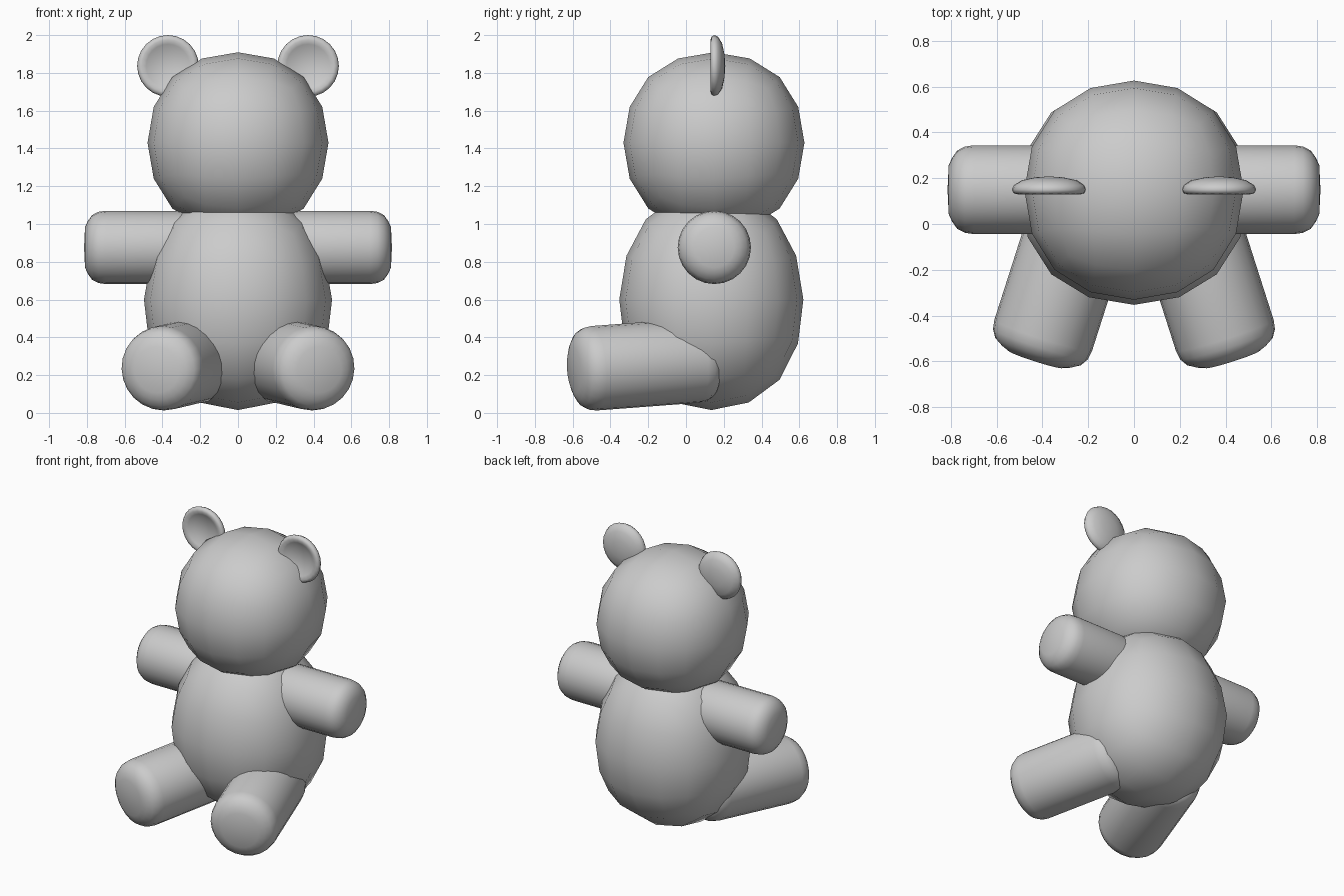
import bpy, bmesh, math
from mathutils import Vector

if "Cube" in bpy.data.objects:
    bpy.data.objects.remove(bpy.data.objects["Cube"])

SIDES = 24


def finish(obj, angle=60):
    """Smooth shading that keeps hard edges sharp."""
    bpy.ops.object.select_all(action='DESELECT')
    obj.select_set(True)
    bpy.context.view_layer.objects.active = obj
    bpy.ops.object.shade_smooth_by_angle(angle=math.radians(angle))


def soft_block(name, center, half, bottom=(1, 1), top=(1, 1)):
    """Subdivided cube giving a soft ball; half = final half extents."""
    k = 0.8395  # shrink of a subdivided cube
    bm = bmesh.new()
    bmesh.ops.create_cube(bm, size=2)
    for v in bm.verts:
        s = top if v.co.z > 0 else bottom
        v.co = Vector((v.co.x * half[0] * s[0], v.co.y * half[1] * s[1], v.co.z * half[2])) / k
    for f in bm.faces:
        f.smooth = True
    me = bpy.data.meshes.new(name)
    bm.to_mesh(me)
    bm.free()
    obj = bpy.data.objects.new(name, me)
    bpy.context.collection.objects.link(obj)
    obj.location = center
    sub = obj.modifiers.new("soften", 'SUBSURF')
    sub.levels = sub.render_levels = 2
    return obj


def lathe(name, profile, location, axis):
    """Spin (radius, height) points around an axis; ends lie on the axis."""
    bm = bmesh.new()
    pts = [bm.verts.new((r, 0, h)) for r, h in profile]
    edges = [bm.edges.new(p) for p in zip(pts, pts[1:])]
    bmesh.ops.spin(bm, geom=pts + edges, cent=(0, 0, 0), axis=(0, 0, 1),
                   angle=math.tau, steps=SIDES)
    bmesh.ops.remove_doubles(bm, verts=bm.verts, dist=1e-4)
    bmesh.ops.recalc_face_normals(bm, faces=bm.faces)
    me = bpy.data.meshes.new(name)
    bm.to_mesh(me)
    bm.free()
    obj = bpy.data.objects.new(name, me)
    bpy.context.collection.objects.link(obj)
    obj.location = location
    obj.rotation_euler = Vector(axis).to_track_quat('Z', 'Y').to_euler()
    finish(obj)
    return obj


def limb(name, start, end, radius):
    """Cylinder with softly rounded ends between two points."""
    start, end = Vector(start), Vector(end)
    length = (end - start).length
    cap = [(0, 0), (0.55, 0.005), (0.72, 0.02), (0.88, 0.042), (0.97, 0.075), (1, 0.115)]
    profile = [(r * radius, h) for r, h in cap]
    profile += [(r * radius, length - h) for r, h in reversed(cap)]
    return lathe(name, profile, start, end - start)


# head and torso
soft_block("head", (0, 0.148, 1.43), (0.479, 0.479, 0.479))
soft_block("torso", (0, 0.134, 0.6), (0.503, 0.485, 0.585), bottom=(1.05, 1.05), top=(0.93, 0.96))

# dished ear section: hollow front, domed back
ear_profile = [(0, 0.012), (0.08, 0.004), (0.115, -0.014), (0.138, -0.023),
               (0.156, -0.018), (0.163, -0.003), (0.155, 0.016), (0.12, 0.038),
               (0.06, 0.051), (0, 0.055)]

for side, s in (("left", -1), ("right", 1)):
    # arms
    limb("arm_" + side, (s * 0.2, 0.15, 0.876), (s * 0.815, 0.15, 0.876), 0.194)
    # legs, splayed outwards and dipping to the feet
    limb("leg_" + side, (s * 0.19, 0.16, 0.285), (s * 0.432, -0.597, 0.228), 0.224)
    # ears
    lathe("ear_" + side, ear_profile, (s * 0.371, 0.153, 1.837), (0, 1, 0))
